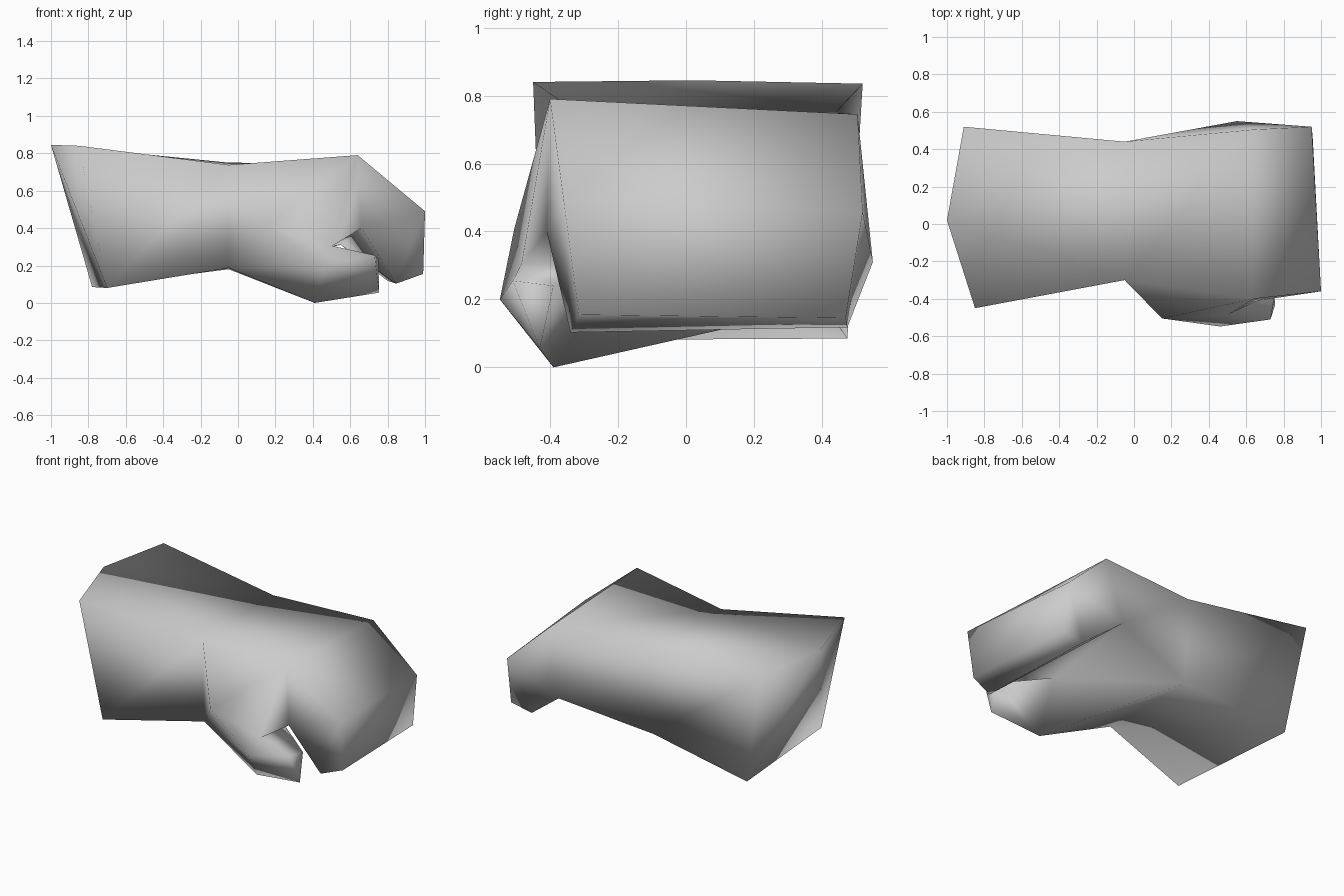
import bpy
import bmesh

if "Cube" in bpy.data.objects:
    bpy.data.objects.remove(bpy.data.objects["Cube"], do_unlink=True)

bm = bmesh.new()


def points(*positions):
    return [bm.verts.new(position) for position in positions]


def fan(centre, rim):
    """Triangles from one point to each step along a rim."""
    for a, b in zip(rim, rim[1:]):
        bm.faces.new((centre, a, b))


def strip(rail_a, rail_b):
    """Quads between two rails of equal length."""
    for i in range(len(rail_a) - 1):
        bm.faces.new((rail_a[i], rail_a[i + 1], rail_b[i + 1], rail_b[i]))


# Cuff and wrist rings: front top, back top, back low, front low
cuff = points((-0.85, -0.45, 0.84), (-0.91, 0.52, 0.835),
              (-0.78, 0.475, 0.085), (-0.7, -0.42, 0.08))
wrist = points((-0.05, -0.3, 0.738), (-0.05, 0.44, 0.75),
               (-0.05, 0.41, 0.18), (-0.05, -0.28, 0.187))
cuff_peak, = points((-1, 0.02, 0.845))

# Finger rails from knuckle over the tip to the curled underside
front_rail = points((0.64, -0.4, 0.79), (1, -0.36, 0.49), (0.99, -0.315, 0.155),
                    (0.845, -0.34, 0.103), (0.66, -0.41, 0.4))
back_rail = points((0.64, 0.505, 0.745), (0.95, 0.52, 0.457), (0.955, 0.47, 0.145),
                   (0.8, 0.475, 0.118), (0.55, 0.55, 0.31))
knuckle_front, tip_front, tip_low, under_front, notch = front_rail
knuckle_back, tip_back, tip_back_low, under_back, palm_heel = back_rail

# Thumb: body points, then the three corners of its blunt tip
thumb_base, thumb_web, thumb_side, thumb_low, palm_inner = points(
    (0.15, -0.505, 0.41), (0.505, -0.484, 0.305), (0.46, -0.548, 0.2),
    (0.41, -0.39, 0), (0.46, -0.2, 0.3))
thumb_tip_low, thumb_tip_top, thumb_tip_inner = points(
    (0.755, -0.43, 0.055), (0.73, -0.51, 0.255), (0.75, -0.39, 0.24))

# Forearm sides, then its top and end cap around the peak
strip(cuff[1:] + cuff[:1], wrist[1:] + wrist[:1])
fan(cuff_peak, [cuff[0], wrist[0], wrist[1], cuff[1], cuff[2], cuff[3], cuff[0]])

# Back of the hand, fingers and their two sides
strip([wrist[0]] + front_rail, [wrist[1]] + back_rail)
fan(tip_front, [knuckle_front, notch, under_front, tip_low])
fan(tip_back, [knuckle_back, palm_heel, under_back, tip_back_low])
bm.faces.new((wrist[1], knuckle_back, palm_heel, wrist[2]))

# Thumb root, outer side and tip
fan(thumb_base, [knuckle_front, thumb_web, thumb_side, wrist[3], wrist[0], knuckle_front])
fan(thumb_side, [thumb_web, thumb_tip_top, thumb_tip_low, thumb_low, wrist[3]])
fan(thumb_tip_inner, [thumb_tip_top, thumb_tip_low, thumb_low,
                      palm_inner, thumb_web, thumb_tip_top])

# Palm and the web between thumb and fingers
fan(wrist[2], [wrist[3], thumb_low, palm_inner, palm_heel])
fan(notch, [knuckle_front, thumb_web, palm_inner, palm_heel])

bmesh.ops.recalc_face_normals(bm, faces=bm.faces)
for face in bm.faces:
    face.smooth = True

mesh = bpy.data.meshes.new("mitten_hand")
bm.to_mesh(mesh)
bm.free()

grey = bpy.data.materials.new("plain_grey")
grey.use_nodes = True
grey.diffuse_color = (0.6, 0.6, 0.6, 1)
grey.node_tree.nodes["Principled BSDF"].inputs["Base Color"].default_value = grey.diffuse_color
mesh.materials.append(grey)

hand = bpy.data.objects.new("mitten_hand", mesh)
bpy.context.collection.objects.link(hand)
